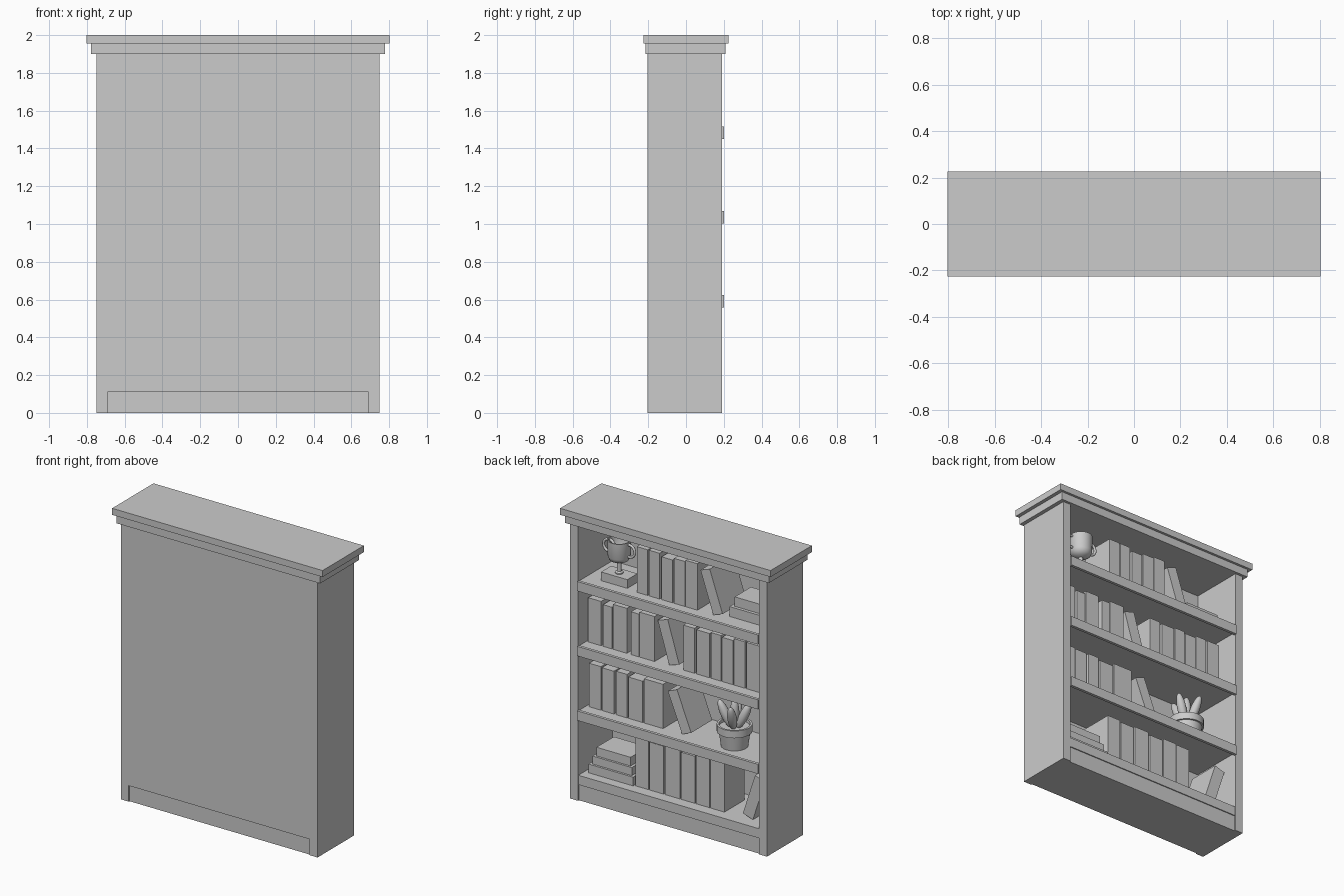
import bpy, bmesh
from math import radians, sin, cos, pi
from mathutils import Matrix, Vector

if "Cube" in bpy.data.objects:
    bpy.data.objects.remove(bpy.data.objects["Cube"])


def box(name, x0, x1, y0, y1, z0, z1):
    bm = bmesh.new()
    bmesh.ops.create_cube(bm, size=1)
    for v in bm.verts:
        v.co = Vector(((x0 + x1) / 2 + v.co.x * (x1 - x0),
                       (y0 + y1) / 2 + v.co.y * (y1 - y0),
                       (z0 + z1) / 2 + v.co.z * (z1 - z0)))
    me = bpy.data.meshes.new(name)
    bm.to_mesh(me)
    bm.free()
    ob = bpy.data.objects.new(name, me)
    bpy.context.collection.objects.link(ob)
    return ob


def smooth(ob):
    bpy.ops.object.select_all(action='DESELECT')
    ob.select_set(True)
    bpy.context.view_layer.objects.active = ob
    bpy.ops.object.shade_smooth_by_angle(angle=radians(40))


def lathe(name, profile, loc, n=32):
    bm = bmesh.new()
    rings = []
    for r, z in profile:
        if r == 0:
            rings.append([bm.verts.new((0, 0, z))] * n)
        else:
            rings.append([bm.verts.new((r * cos(2 * pi * i / n), r * sin(2 * pi * i / n), z))
                          for i in range(n)])
    for a, b in zip(rings, rings[1:]):
        for i in range(n):
            j = (i + 1) % n
            bm.faces.new(list(dict.fromkeys((a[i], a[j], b[j], b[i]))))
    bmesh.ops.recalc_face_normals(bm, faces=bm.faces)
    me = bpy.data.meshes.new(name)
    bm.to_mesh(me)
    bm.free()
    ob = bpy.data.objects.new(name, me)
    ob.location = loc
    bpy.context.collection.objects.link(ob)
    smooth(ob)
    return ob


def leaning_book(name, x, z, width, height, degrees, y0=-0.13, y1=0.10):
    # pivots on its lower corner; positive angle leans towards +x
    ob = box(name, -width if degrees > 0 else 0, 0 if degrees > 0 else width, y0, y1, 0, height)
    ob.matrix_world = Matrix.Translation((x, 0, z)) @ Matrix.Rotation(radians(degrees), 4, 'Y')


# carcass
for s, side in ((-1, "left"), (1, "right")):
    box(side + "_side_panel", *sorted((s * 0.69, s * 0.75)), -0.205, 0.19, 0, 1.9)
box("back_panel", -0.69, 0.69, -0.205, -0.185, 0.11, 1.9)
box("plinth", -0.69, 0.69, -0.197, 0.18, 0.0, 0.11)
box("bottom_shelf", -0.69, 0.69, -0.185, 0.187, 0.11, 0.175)

# stepped crown
box("crown_lower", -0.777, 0.777, -0.215, 0.208, 1.9, 1.955)
box("crown_upper", -0.8025, 0.8025, -0.225, 0.225, 1.955, 2.0)

# shelves with a front lip
SHELVES = (0.175, 0.62, 1.065, 1.512)
for i, z in enumerate(SHELVES[1:]):
    box(f"shelf_{i}", -0.69, 0.69, -0.185, 0.185, z - 0.045, z)
    box(f"shelf_lip_{i}", -0.69, 0.69, 0.18, 0.2, z - 0.062, z + 0.004)

# upright books per shelf: (x from, x to, height)
rows = [
    [(.31, .21, .34), (.2, .095, .33), (.085, -.03, .34), (-.04, -.145, .325),
     (-.155, -.258, .34), (-.265, -.37, .335)],
    [(.67, .58, .30), (.572, .48, .295), (.464, .38, .30), (.37, .26, .285), (.25, .105, .305)],
    [(.676, .578, .305), (.563, .495, .287), (.487, .381, .31), (.35, .29, .295),
     (.283, .17, .31), (-.05, -.134, .31), (-.15, -.25, .305), (-.26, -.338, .315),
     (-.346, -.43, .305), (-.437, -.52, .32), (-.53, -.63, .32)],
    [(.298, .215, .315), (.207, .124, .315), (.109, .025, .295), (.015, -.07, .31),
     (-.075, -.164, .32)],
]
for s, row in enumerate(rows):
    for i, (a, b, h) in enumerate(row):
        front = 0.11 if s in (0, 3) else 0.10
        box(f"book_{s}_{i}", b, a, front - 0.24 + 0.01 * (i % 3), front, SHELVES[s], SHELVES[s] + h)

# leaning books
leaning_book("leaning_book_bottom", -0.58, SHELVES[0], 0.08, 0.30, -18)
leaning_book("leaning_book_lower", -0.04, SHELVES[1], 0.075, 0.29, 22)
leaning_book("leaning_book_middle", 0.065, SHELVES[2], 0.08, 0.30, 17, -0.15, 0.09)
leaning_book("leaning_book_top", -0.285, SHELVES[3], 0.075, 0.30, 19, -0.15, 0.11)

# flat stacks
flat = [(.32, .66, -.11, .12, .175, .235), (.34, .64, -.10, .105, .235, .29),
        (.36, .62, -.10, .09, .29, .35),
        (-.67, -.38, -.14, .07, 1.512, 1.58), (-.66, -.405, -.13, .048, 1.58, 1.645)]
for i, f in enumerate(flat):
    box(f"flat_book_{i}", *f)

# trophy cup on a block
tx, ty, tz = 0.48, 0.042, 1.512
box("trophy_base", tx - .1, tx + .1, ty - .055, ty + .055, tz, tz + .06)
lathe("trophy_cup", [(0, .06), (.026, .06), (.026, .068), (.015, .075), (.014, .135), (.035, .14),
                     (.062, .155), (.072, .18), (.075, .29), (.068, .29), (.065, .185),
                     (.05, .165), (0, .155)], (tx, ty, tz))
for s, side in ((-1, "left"), (1, "right")):
    bpy.ops.mesh.primitive_torus_add(major_segments=28, minor_segments=10, major_radius=.042,
                                     minor_radius=.009, location=(tx + s * .077, ty, tz + .23),
                                     rotation=(pi / 2, 0, 0))
    bpy.context.object.name = side + "_trophy_handle"
    smooth(bpy.context.object)

# potted succulent
px, py, pz = -0.402, 0.045, 0.62
lathe("plant_pot", [(0, 0), (.086, 0), (.1, .1), (.112, .1), (.112, .15), (.098, .15),
                    (.096, .13), (0, .13)], (px, py, pz))
leaves = [(0, 0)] + [(24, 90 * k + 20) for k in range(4)]
for i, (tilt, turn) in enumerate(leaves):
    bpy.ops.mesh.primitive_uv_sphere_add(segments=20, ring_count=12, radius=1)
    ob = bpy.context.object
    ob.name = f"plant_leaf_{i}"
    ob.matrix_world = (Matrix.Translation((px, py, pz + .12)) @ Matrix.Rotation(radians(turn), 4, 'Z')
                       @ Matrix.Translation((.02 if tilt else 0, 0, 0))
                       @ Matrix.Rotation(radians(tilt), 4, 'Y') @ Matrix.Translation((0, 0, .1))
                       @ Matrix.Diagonal((.03, .03, .1, 1)))
    smooth(ob)
